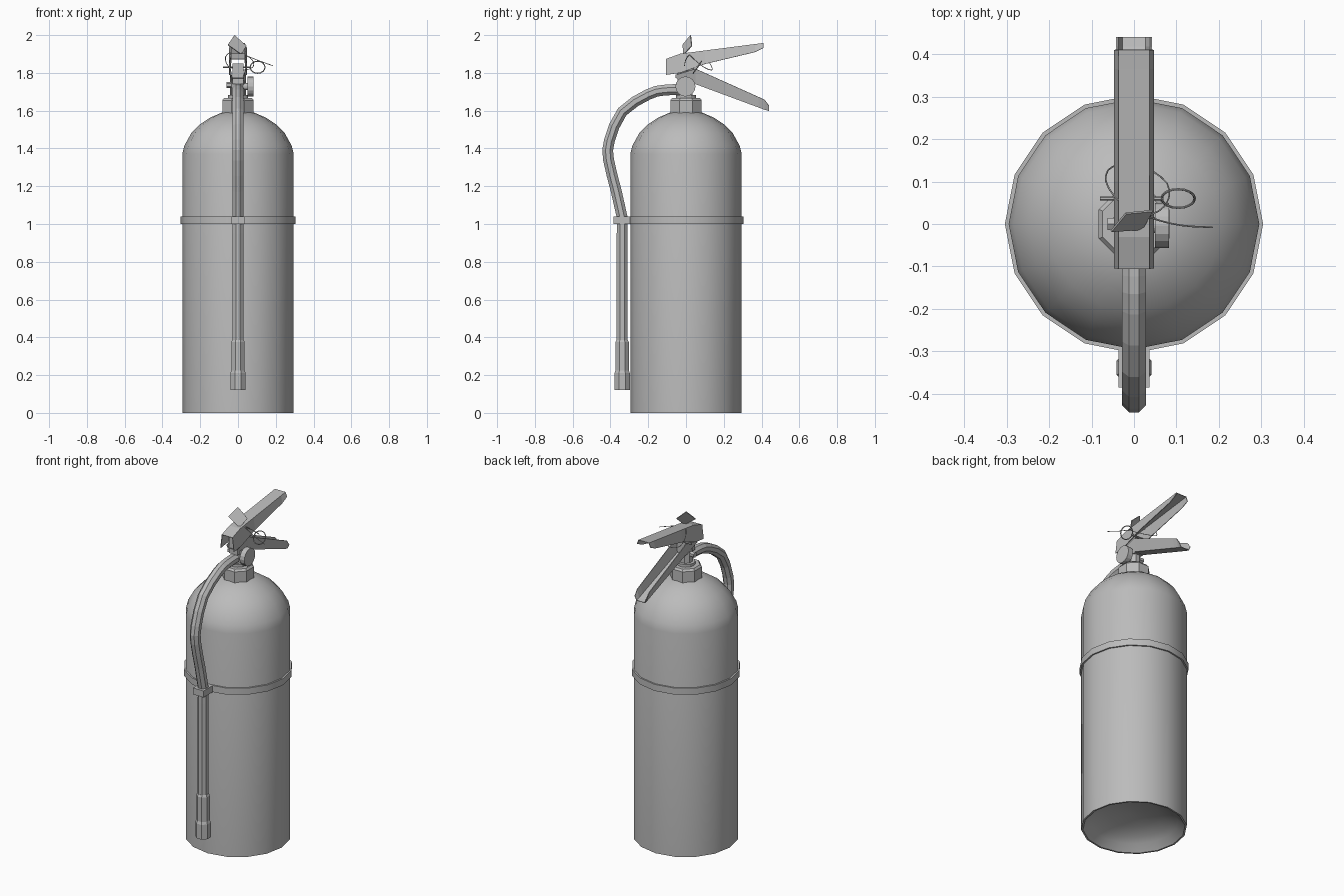
import bpy, bmesh, math
from mathutils import Vector, Matrix

cube = bpy.data.objects.get("Cube")
if cube:
    bpy.data.objects.remove(cube, do_unlink=True)

# Single flat material
GREY = (0.5, 0.5, 0.5, 1)
grey = bpy.data.materials.new("plain grey")
grey.use_nodes = True
grey.diffuse_color = GREY
grey.node_tree.nodes["Principled BSDF"].inputs["Base Color"].default_value = GREY


def finish(name, bm, smooth=None, recalc=True):
    if recalc:
        bmesh.ops.recalc_face_normals(bm, faces=bm.faces)
    mesh = bpy.data.meshes.new(name)
    bm.to_mesh(mesh)
    bm.free()
    mesh.materials.append(grey)
    ob = bpy.data.objects.new(name, mesh)
    bpy.context.collection.objects.link(ob)
    if smooth:
        bpy.ops.object.select_all(action='DESELECT')
        ob.select_set(True)
        bpy.context.view_layer.objects.active = ob
        bpy.ops.object.shade_smooth_by_angle(angle=math.radians(smooth))
    return ob


def bridge(bm, rings, closed=True):
    """Join consecutive rings of vertices with quads."""
    for a, b in zip(rings, rings[1:]):
        n = len(a)
        for i in range(n if closed else n - 1):
            j = (i + 1) % n
            bm.faces.new((a[i], a[j], b[j], b[i]))


def lathe(name, profile, sides, matrix=Matrix(), turn=0.0, smooth=None):
    """Spin a (radius, height) profile about local z and cap both ends."""
    bm = bmesh.new()
    rings = []
    for r, z in profile:
        angles = [turn + math.tau * i / sides for i in range(sides)]
        rings.append([bm.verts.new(matrix @ Vector((r * math.cos(a), r * math.sin(a), z)))
                      for a in angles])
    bridge(bm, rings)
    bm.faces.new(rings[0])
    bm.faces.new(rings[-1])
    return finish(name, bm, smooth)


def tube(name, points, radius, sides, closed=False, smooth=None):
    """Sweep a regular polygon along a path."""
    bm = bmesh.new()
    pts = [Vector(p) for p in points]
    n = len(pts)
    rings = []
    side = None
    for i, p in enumerate(pts):
        a = pts[i - 1] if (i or closed) else p
        b = pts[(i + 1) % n] if (i < n - 1 or closed) else p
        t = (b - a).normalized()
        side = side or (Vector((1, 0, 0)) if abs(t.x) < 0.9 else Vector((0, 0, 1)))
        side = (side - t * side.dot(t)).normalized()
        up = t.cross(side)
        ring = []
        for k in range(sides):
            ang = math.tau * (k + 0.5) / sides
            ring.append(bm.verts.new(p + radius * (side * math.cos(ang) + up * math.sin(ang))))
        rings.append(ring)
    bridge(bm, rings + [rings[0]] if closed else rings)
    if not closed:
        bm.faces.new(rings[0])
        bm.faces.new(rings[-1])
    return finish(name, bm, smooth)


def box(name, lo, hi):
    bm = bmesh.new()
    bmesh.ops.create_cube(bm, size=1)
    for v in bm.verts:
        v.co = Vector([l + (c + 0.5) * (h - l) for c, l, h in zip(v.co, lo, hi)])
    return finish(name, bm)


def channel(name, stations, flat, flare):
    """Folded sheet lever from (y, spine z, lip z) stations."""
    bm = bmesh.new()
    rings = [[bm.verts.new(c) for c in ((-flare, y, lip), (-flat, y, spine),
                                        (flat, y, spine), (flare, y, lip))]
             for y, spine, lip in stations]
    bridge(bm, rings, closed=False)
    ob = finish(name, bm)
    mod = ob.modifiers.new("sheet", 'SOLIDIFY')
    mod.thickness = 0.004
    mod.offset = 0
    return ob


def spline(points, steps):
    """Catmull-Rom points through a short path."""
    p = [Vector(q) for q in points]
    p = [2 * p[0] - p[1]] + p + [2 * p[-1] - p[-2]]
    out = []
    for a, b, c, d in zip(p, p[1:], p[2:], p[3:]):
        for s in range(steps):
            t = s / steps
            out.append(0.5 * (2 * b + (c - a) * t + (2 * a - 5 * b + 4 * c - d) * t * t
                              + (3 * b - a - 3 * c + d) * t ** 3))
    return out + [p[-2]]


def along_x(y, z):
    return Matrix.Translation((0, y, z)) @ Matrix.Rotation(math.pi / 2, 4, 'Y')


# Tank with recessed underside and domed shoulder
lathe("tank", [(0.03, 0.10), (0.14, 0.085), (0.21, 0.06), (0.245, 0.037), (0.285, 0.0),
               (0.295, 0.0), (0.295, 1.37), (0.284, 1.415), (0.248, 1.48), (0.205, 1.525),
               (0.15, 1.562), (0.08, 1.592)], 16, smooth=32)
lathe("tank_band", [(0.293, 1.0), (0.304, 1.0), (0.304, 1.04), (0.293, 1.04)], 16, smooth=30)

# Neck nut, collar and valve
eighth = math.pi / 8
lathe("neck_nut", [(0.09, 1.585), (0.09, 1.655), (0.08, 1.667)], 8, turn=eighth)
lathe("neck_collar", [(0.052, 1.66), (0.052, 1.683)], 12)
lathe("valve_stem", [(0.036, 1.68), (0.036, 1.76)], 8, turn=eighth)
box("valve_block", (-0.028, -0.045, 1.74), (0.028, 0.045, 1.85))
lathe("gauge", [(0.018, 0.0), (0.018, 0.05), (0.053, 0.05), (0.053, 0.082)], 16,
      along_x(-0.003, 1.728))
lathe("side_bolt", [(0.016, -0.062), (0.016, 0.0)], 6, along_x(0.0, 1.735))

# Squeeze levers
channel("upper_lever", [(-0.105, 1.873, 1.79), (-0.03, 1.90, 1.80), (0.1, 1.917, 1.847),
                        (0.365, 1.951, 1.91), (0.41, 1.957, 1.932)], 0.035, 0.045)
channel("lower_lever", [(-0.055, 1.775, 1.79), (0.05, 1.742, 1.822), (0.385, 1.618, 1.672),
                        (0.417, 1.606, 1.657), (0.44, 1.60, 1.625)], 0.028, 0.04)

# Hose, clip and nozzle
hose_path = spline([(0, -0.03, 1.712), (0, -0.12, 1.708), (0, -0.2, 1.686), (0, -0.338, 1.594),
                    (0, -0.406, 1.44), (0, -0.41, 1.34), (0, -0.37, 1.177), (0, -0.337, 1.03)], 2)
tube("hose", hose_path + [Vector((0, -0.338, 0.95)), Vector((0, -0.338, 0.37))], 0.031, 8)
box("hose_clip", (-0.036, -0.385, 1.0), (0.036, -0.29, 1.04))
lathe("nozzle", [(0.036, 0.12), (0.044, 0.12), (0.044, 0.21), (0.038, 0.225), (0.038, 0.375),
                 (0.032, 0.387)], 8, Matrix.Translation((0, -0.338, 0)), turn=eighth)

# Safety pin with tilted pull ring
tube("safety_pin", [(-0.08, 0.06, 1.83), (0.07, 0.06, 1.83)], 0.005, 6)
ring_path = []
for i in range(16):
    a = math.tau * i / 16
    ring_path.append((0.104 + 0.039 * math.cos(a), 0.06 + 0.022 * math.sin(a),
                      1.83 + 0.032 * math.sin(a)))
tube("pull_ring", ring_path, 0.003, 6, closed=True)

# Tamper tie looped around the levers, with its tag
tie = spline([(0.185, -0.008, 1.838), (0.11, -0.003, 1.865), (0.04, 0.015, 1.892),
              (-0.03, 0.05, 1.908), (-0.066, 0.1, 1.885), (-0.05, 0.135, 1.835),
              (0.02, 0.135, 1.815), (0.078, 0.095, 1.83), (0.075, 0.045, 1.87),
              (0.02, 0.01, 1.905)], 3)
tube("tamper_tie", tie, 0.002, 5)
bm = bmesh.new()
bm.faces.new([bm.verts.new(c) for c in ((-0.055, -0.015, 1.947), (-0.02, 0.027, 1.998),
                                        (0.042, 0.033, 1.942), (0.018, -0.01, 1.895))])
tag = finish("tamper_tag", bm)
tag.modifiers.new("sheet", 'SOLIDIFY').thickness = 0.005
